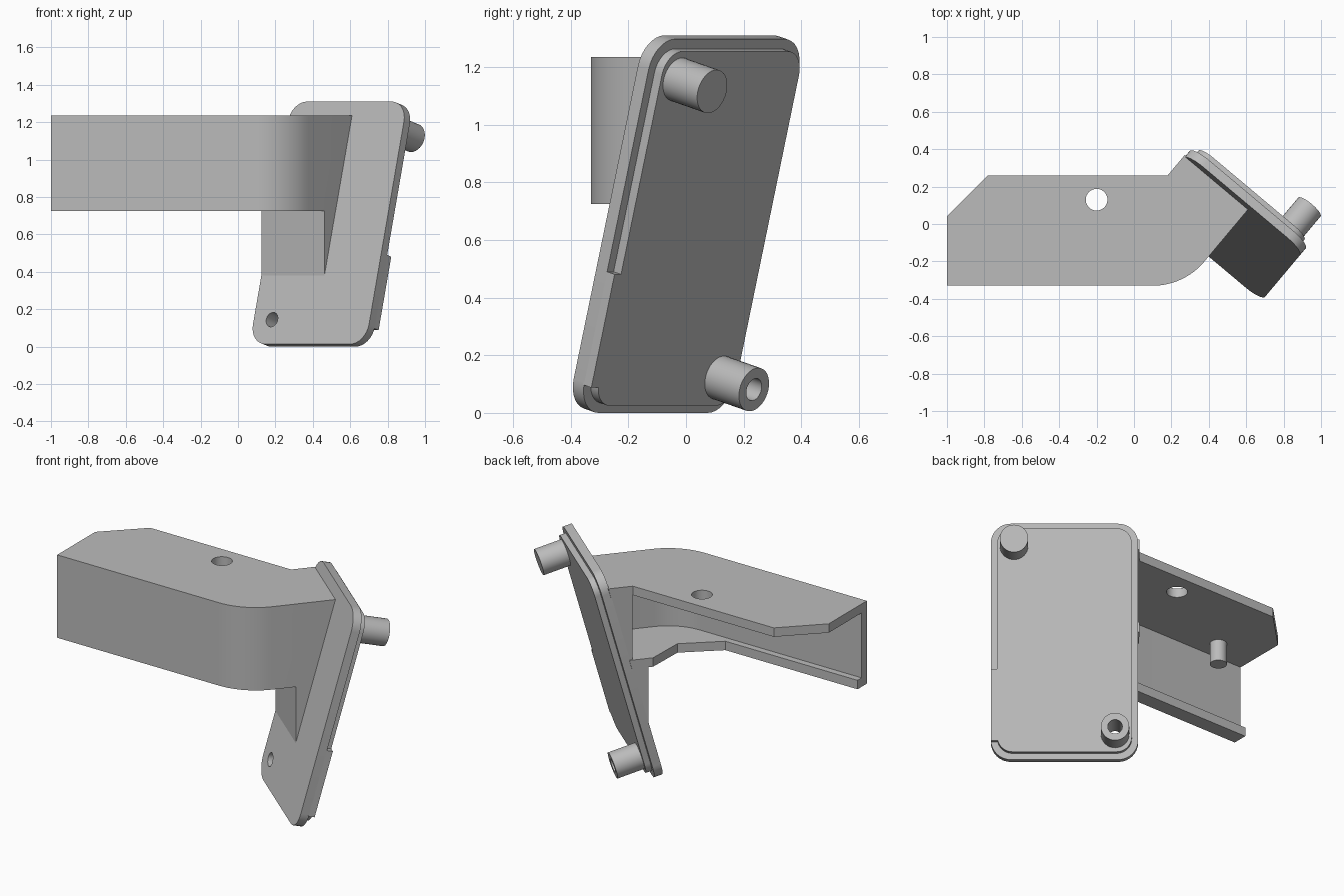
import bpy, bmesh
from math import sin, cos, tan, radians, pi
from mathutils import Matrix, Vector

cube = bpy.data.objects.get("Cube")
if cube:
    bpy.data.objects.remove(cube, do_unlink=True)

grey = bpy.data.materials.new("plain grey")
grey.use_nodes = True
grey.diffuse_color = (0.5, 0.5, 0.5, 1)
grey.node_tree.nodes["Principled BSDF"].inputs["Base Color"].default_value = (0.5, 0.5, 0.5, 1)

# Leaning plate frame: across, up the slope, out of the back
YAW, LEAN = radians(40), radians(15)
across = Vector((cos(YAW), -sin(YAW), 0))
away = Vector((sin(YAW), cos(YAW), 0))
up = Vector((0, 0, 1))
slope = away * sin(LEAN) + up * cos(LEAN)
back = away * cos(LEAN) - up * sin(LEAN)
origin = Vector((0.372, -0.151, 0.013))
HALF, TALL = 0.405, 1.343
BASE, PANEL = 0.05, 0.085          # depths of the two plate layers


def frame(a, b, c, o):
    m = Matrix((a, b, c)).transposed().to_4x4()
    m.translation = o
    return m


PLATE = frame(across, slope, back, origin)
WEDGE = frame(away, up, across, Vector((origin.x, origin.y, 0)))


def prism(name, pts, lo, hi, matrix=Matrix(), trim=False):
    """Extrude an outline; trim cuts it off at the front of the plate."""
    bm = bmesh.new()
    face = bm.faces.new([bm.verts.new((p[0], p[1], lo)) for p in pts])
    ext = bmesh.ops.extrude_face_region(bm, geom=[face])
    bmesh.ops.translate(bm, vec=(0, 0, hi - lo),
                        verts=[g for g in ext["geom"] if isinstance(g, bmesh.types.BMVert)])
    bm.transform(matrix)
    if trim:
        cut = bmesh.ops.bisect_plane(bm, geom=bm.verts[:] + bm.edges[:] + bm.faces[:],
                                     plane_co=origin + back * 0.005, plane_no=back,
                                     clear_outer=True)
        edges = [g for g in cut["geom_cut"] if isinstance(g, bmesh.types.BMEdge)]
        bmesh.ops.holes_fill(bm, edges=edges)
    bmesh.ops.recalc_face_normals(bm, faces=bm.faces)
    mesh = bpy.data.meshes.new(name)
    bm.to_mesh(mesh)
    bm.free()
    mesh.materials.append(grey)
    ob = bpy.data.objects.new(name, mesh)
    bpy.context.collection.objects.link(ob)
    return ob


def circle(x, y, r, n=32):
    return [(x + r * cos(2 * pi * i / n), y + r * sin(2 * pi * i / n)) for i in range(n)]


def rect(x0, x1, y0, y1):
    return [(x0, y0), (x1, y0), (x1, y1), (x0, y1)]


def rounded(x0, x1, y0, y1, r, n=8):
    pts = []
    for k, (cx, cy) in enumerate(rect(x0 + r, x1 - r, y0 + r, y1 - r)):
        for i in range(n + 1):
            a = pi + (k + i / n) * pi / 2
            pts.append((cx + r * cos(a), cy + r * sin(a)))
    return pts


def activate(ob):
    bpy.ops.object.select_all(action="DESELECT")
    ob.select_set(True)
    bpy.context.view_layer.objects.active = ob


def cut(ob, cutters):
    activate(ob)
    for c in cutters:
        mod = ob.modifiers.new("cut", "BOOLEAN")
        mod.operation, mod.solver, mod.object = "DIFFERENCE", "EXACT", c
        bpy.ops.object.modifier_apply(modifier=mod.name)


parts = []

# Plate, raised rear panel and the lip on its edge
plate = prism("mounting_plate", rounded(-HALF, HALF, 0, TALL, 0.11), 0, BASE, PLATE)
panel = prism("rear_panel", rounded(-HALF + 0.035, HALF - 0.035, 0.035, TALL - 0.035, 0.085),
              BASE - 0.004, PANEL, PLATE)
lip = prism("edge_lip", rect(HALF - 0.05, HALF, 0.1, 0.507), BASE - 0.004, PANEL, PLATE)
parts += [plate, panel, lip]

# Hollow standoffs at opposite corners
spots = [(0.278, TALL - 0.136), (-0.278, 0.136)]
bores, sinks = [], []
for side, (u, v) in zip(("upper", "lower"), spots):
    standoff = prism(side + "_standoff", circle(u, v, 0.078), BASE, 0.245, PLATE)
    bore = prism("bore_cutter", circle(u, v, 0.04), -0.1, 0.4, PLATE)
    sinks.append(prism("sink_cutter", circle(u, v, 0.056), -0.1, 0.04, PLATE))
    cut(standoff, [bore])
    bores.append(bore)
    parts.append(standoff)

# Column of vent slots
slots = []
for i in range(7):
    v = 0.294 + i * 0.1235
    slots.append(prism("slot_cutter", rect(0.112, 0.262, v - 0.028, v + 0.028), -0.1, 0.2, PLATE))
cut(plate, slots + bores + sinks)
cut(panel, slots + bores)

# Arm: channel with a curved bend running into the plate
LOW, HIGH, WALL = 0.725, 1.235, 0.055


def front_path(d):
    pts = [(-1, -0.33 + d)]
    for i in range(13):
        a = radians(50) * i / 12
        pts.append((0.1 + (0.36 - d) * sin(a), 0.03 - (0.36 - d) * cos(a)))
    return pts + [(pts[-1][0] + 0.8 * away.x, pts[-1][1] + 0.8 * away.y)]


far = (0.18 + 0.8 * away.x, 0.26 + 0.8 * away.y)
top = prism("arm_top", front_path(0) + [far, (0.18, 0.26), (-0.78, 0.26), (-1, 0.04)],
            HIGH - WALL, HIGH, trim=True)
hole = prism("hole_cutter", circle(-0.2, 0.13, 0.058), 1, 1.5)
cut(top, [hole])
bottom = prism("arm_bottom", front_path(0) + [far, (0.105, 0.17), (0.1, -0.06),
                                              (-0.1, -0.24), (-1, -0.24)],
               LOW, LOW + WALL, trim=True)
wall = prism("arm_front_wall", front_path(0) + front_path(0.05)[::-1],
             LOW + WALL, HIGH - WALL, trim=True)
peg = prism("locating_peg", circle(-0.74, -0.16, 0.047), 1.05, HIGH - WALL)
parts += [top, bottom, wall, peg]


# Wedge and gusset that join the upright arm to the leaning plate
def face_at(z):
    return (z - origin.z) * tan(LEAN)


FOOT, CREST = 0.38, 1.2
profile = [(face_at(FOOT), FOOT), (face_at(FOOT), LOW + 0.01), (face_at(LOW), LOW + 0.01),
           (face_at(LOW), CREST), (face_at(CREST) + 0.02, CREST), (face_at(FOOT) + 0.02, FOOT)]
parts.append(prism("joining_wedge", profile, -HALF, 0.035, WEDGE))

for c in slots + bores + sinks + [hole]:
    bpy.data.objects.remove(c, do_unlink=True)
for ob in parts:
    activate(ob)
    bpy.ops.object.shade_smooth_by_angle(angle=radians(30))
